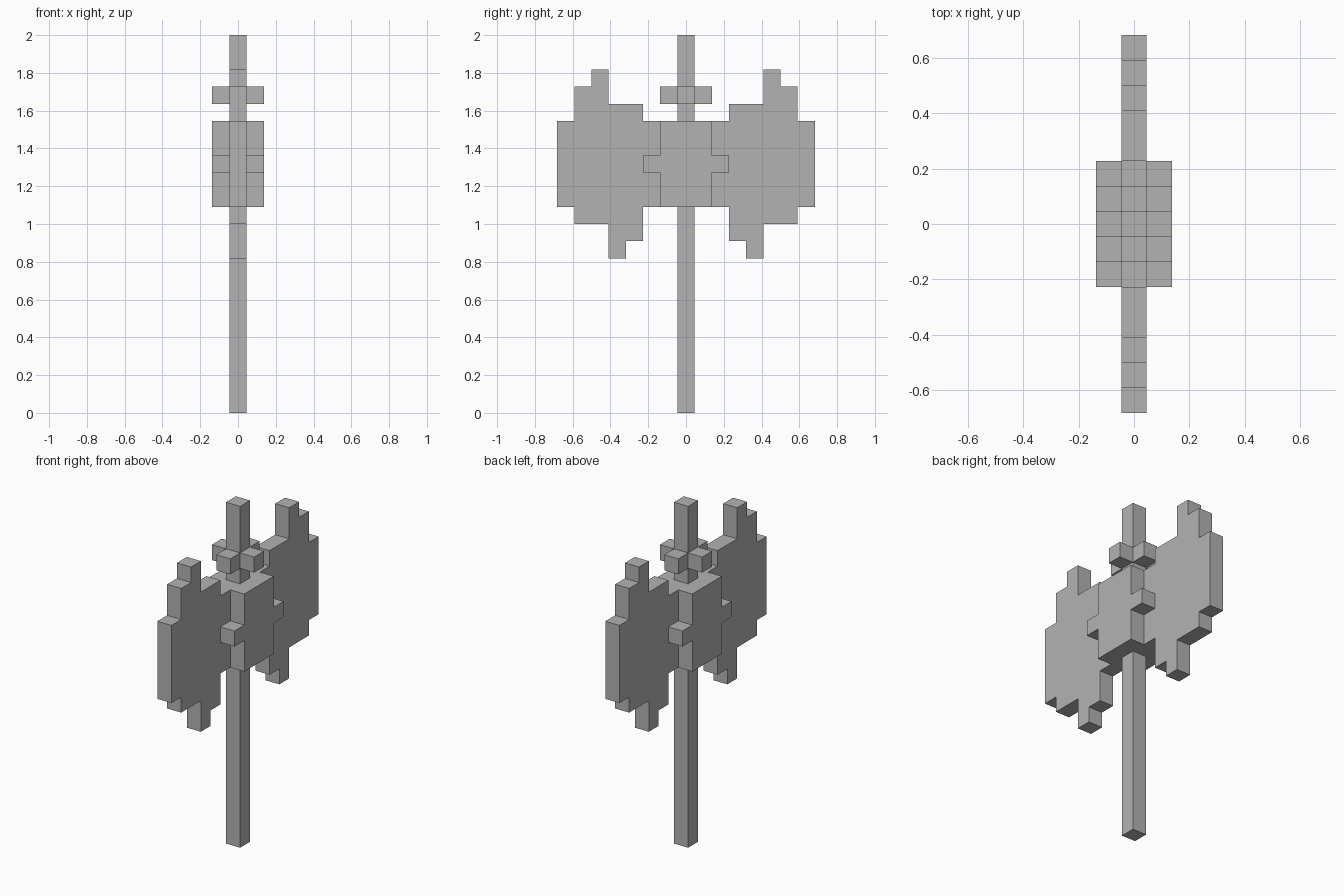
import bpy
import bmesh
from mathutils import Matrix, Vector

U = 1 / 11  # edge length of one block

cube = bpy.data.objects.get("Cube")
if cube:
    bpy.data.objects.remove(cube, do_unlink=True)

grey = bpy.data.materials.new("plain_grey")
grey.use_nodes = True
colour = (0.45, 0.45, 0.45, 1)
grey.diffuse_color = colour
grey.node_tree.nodes["Principled BSDF"].inputs["Base Color"].default_value = colour


def finish(name, bm, mirror=(False, False, False)):
    """Turn a bmesh in block units into an object, mirrored about the origin."""
    bm.transform(Matrix.Scale(U, 4))
    bmesh.ops.recalc_face_normals(bm, faces=bm.faces)
    mesh = bpy.data.meshes.new(name)
    bm.to_mesh(mesh)
    bm.free()
    mesh.materials.append(grey)
    obj = bpy.data.objects.new(name, mesh)
    bpy.context.collection.objects.link(obj)
    if any(mirror):
        mod = obj.modifiers.new("Mirror", 'MIRROR')
        mod.use_axis = mirror
        mod.use_mirror_merge = False
    return obj


def box(name, low, high, mirror=(False, False, False)):
    low, high = Vector(low), Vector(high)
    bm = bmesh.new()
    bmesh.ops.create_cube(bm, size=1, matrix=Matrix.Translation((low + high) / 2)
                          @ Matrix.Diagonal((high - low).to_4d()))
    return finish(name, bm, mirror)


# Shaft below the head and spike above it
box("shaft", (-.5, -.5, 0), (.5, .5, 12))
box("top_spike", (-.5, -.5, 17), (.5, .5, 22))

# Cross-shaped collar around the spike
box("collar_sides", (.5, -.5, 18), (1.5, .5, 19), (True, False, False))
box("collar_front_back", (-.5, .5, 18), (.5, 1.5, 19), (False, True, False))

# Central head block with nubs that grip the blades
box("head_block", (-1.5, -1.5, 12), (1.5, 1.5, 17))
box("head_nubs", (.5, 1.5, 14), (1.5, 2.5, 15), (True, True, False))

# Stepped blades: (outer edge, bottom, top) of each column from the block outwards
columns = [(2.5, 12, 17), (3.5, 10, 18), (4.5, 9, 18),
           (5.5, 11, 20), (6.5, 11, 19), (7.5, 12, 17)]
upper, lower = [], []
for edge, bottom, top in columns:
    upper += [(edge - 1, top), (edge, top)]
    lower += [(edge - 1, bottom), (edge, bottom)]
outline = []
for point in upper + lower[::-1]:
    if point not in outline:
        outline.append(point)
bm = bmesh.new()
face = bm.faces.new([bm.verts.new((-.5, y, z)) for y, z in outline])
side = bmesh.ops.extrude_face_region(bm, geom=[face])
bmesh.ops.translate(bm, vec=(1, 0, 0),
                    verts=[v for v in side["geom"] if isinstance(v, bmesh.types.BMVert)])
finish("blades", bm, (False, True, False))
